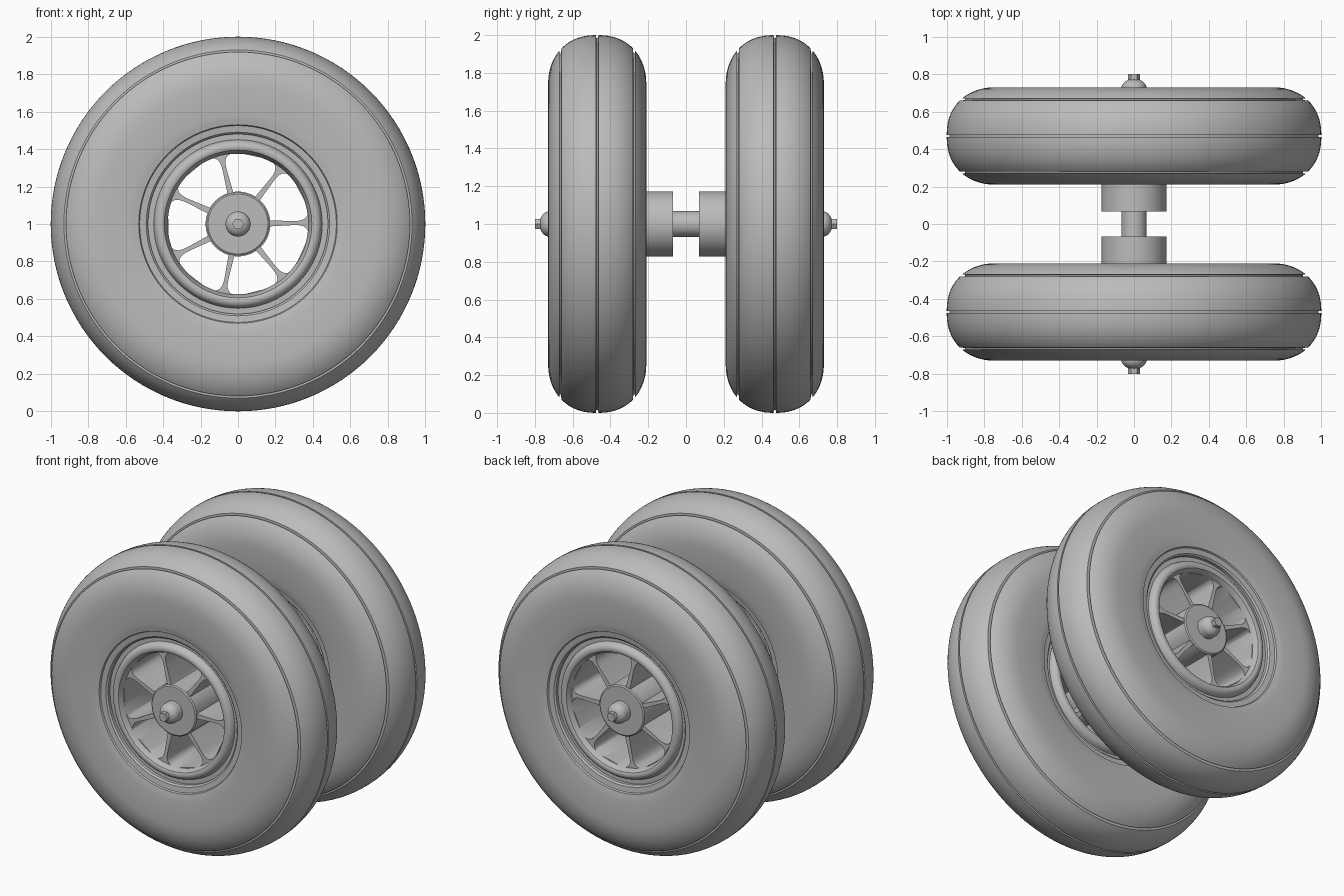
import bpy, math
from math import pi, sin, cos
from mathutils import Matrix, Vector

cube = bpy.data.objects.get("Cube")
if cube:
    bpy.data.objects.remove(cube)

grey = bpy.data.materials.new("plain_grey")
grey.use_nodes = True
COLOUR = (0.5, 0.5, 0.5, 1)
grey.diffuse_color = COLOUR
grey.node_tree.nodes["Principled BSDF"].inputs["Base Color"].default_value = COLOUR

OFFSET = 0.47      # wheel centre from the middle of the axle
SPOKES = 7


def finish(obj, angle=30):
    obj.data.materials.clear()
    obj.data.materials.append(grey)
    bpy.ops.object.select_all(action="DESELECT")
    obj.select_set(True)
    bpy.context.view_layer.objects.active = obj
    bpy.ops.object.shade_smooth_by_angle(angle=math.radians(angle))
    return obj


def lathe(name, profile, y, side=1, segments=96, closed=False):
    """Spin (offset, radius) points round the axle line; side=-1 mirrors them."""
    verts = [(r * cos(2 * pi * i / segments), y + side * d, 1 + r * sin(2 * pi * i / segments))
             for i in range(segments) for d, r in profile]
    n = len(profile)
    faces = []
    for i in range(segments):
        a, b = i * n, (i + 1) % segments * n
        for j in range(n if closed else n - 1):
            k = (j + 1) % n
            faces.append((a + j, a + k, b + k, b + j))
    if not closed:
        faces.append([i * n for i in range(segments)])
        faces.append([i * n + n - 1 for i in range(segments)])
    mesh = bpy.data.meshes.new(name)
    mesh.from_pydata(verts, [], faces)
    obj = bpy.data.objects.new(name, mesh)
    bpy.context.collection.objects.link(obj)
    bpy.context.view_layer.objects.active = obj
    obj.select_set(True)
    bpy.ops.object.mode_set(mode="EDIT")
    bpy.ops.mesh.select_all(action="SELECT")
    bpy.ops.mesh.normals_make_consistent(inside=False)
    bpy.ops.object.mode_set(mode="OBJECT")
    return finish(obj)


def both_sides(half):
    return half + [(-d, r) for d, r in reversed(half)]


def tread(d):
    """Radius of the rounded tread at a distance from the tyre's middle."""
    return 0.74 + 0.26 * (1 - min(1, abs(d) / 0.26) ** 2.3) ** (1 / 2.1)


def tyre_profile():
    half = [(0.225, 0.48), (0.235, 0.49), (0.24, 0.525), (0.25, 0.53), (0.255, 0.555), (0.26, 0.58)]
    shoulder = [0.26 * sin(pi / 2 * (1 - t / 22)) for t in range(22)]
    stops = [d for d in shoulder if d > 0.204] + [0.2]
    half += [(d, tread(d)) for d in stops]
    # shoulder groove, tread, then half of the middle groove
    half += [(0.199, tread(0.2) - 0.016), (0.191, tread(0.2) - 0.016)]
    half += [(d, tread(d)) for d in [0.19] + [d for d in shoulder if 0.01 < d < 0.186] + [0.006]]
    half += [(0.005, 0.985)]
    return both_sides(half)


def rim_profile():
    lip = [(0.205 + 0.04 * sin(a), 0.412 + 0.036 * cos(a))
           for a in [pi * t / 12 for t in range(1, 9)]]
    half = [(0.2, 0.375)] + lip[::-1] + [(0.205, 0.45), (0.205, 0.5)]
    return both_sides(half)


def rounded(corners, radii, steps=7):
    """Round off the corners of a polygon with quadratic arcs."""
    out = []
    for i, p in enumerate(corners):
        a = p + (corners[i - 1] - p).normalized() * radii[i]
        b = p + (corners[(i + 1) % len(corners)] - p).normalized() * radii[i]
        for s in range(steps + 1):
            t = s / steps
            out.append(a * (1 - t) ** 2 + p * 2 * t * (1 - t) + b * t * t)
    return out


def hole_outline(angle):
    """One window between two spokes, as points in the wheel's plane."""
    half = pi / SPOKES
    inner, outer = half - 0.016 / 0.165, half - 0.007 / 0.39
    corners = [(0.165, -inner), (0.398, -outer), (0.398, outer), (0.165, inner)]
    points = rounded([Vector((r * cos(a), r * sin(a))) for r, a in corners], [0.012, 0.1, 0.1, 0.012])
    # bulge the outer side to follow the rim
    result = []
    for p in points:
        a = math.atan2(p.y, p.x)
        if p.x > 0.3:
            p = p * (1 + 0.035 * cos(a / half * pi / 2))
        r = min(p.length, 0.378)
        result.append((r * cos(a + angle), r * sin(a + angle)))
    return result


def spoked_centre(name, y):
    curve = bpy.data.curves.new(name, "CURVE")
    curve.dimensions, curve.fill_mode, curve.extrude = "2D", "BOTH", 0.205
    ring = [(0.41 * cos(2 * pi * i / 96), 0.41 * sin(2 * pi * i / 96)) for i in range(96)]
    turn = math.radians(1)
    outlines = [ring] + [hole_outline(turn + (k + 0.5) * 2 * pi / SPOKES) for k in range(SPOKES)]
    for outline in outlines:
        spline = curve.splines.new("POLY")
        spline.points.add(len(outline) - 1)
        spline.use_cyclic_u = True
        for point, (px, pz) in zip(spline.points, outline):
            point.co = (px, pz, 0, 1)
    obj = bpy.data.objects.new(name, curve)
    bpy.context.collection.objects.link(obj)
    bpy.ops.object.select_all(action="DESELECT")
    obj.select_set(True)
    bpy.context.view_layer.objects.active = obj
    bpy.ops.object.convert(target="MESH")
    obj = bpy.context.view_layer.objects.active
    obj.data.transform(Matrix.Translation((0, y, 1)) @ Matrix.Rotation(pi / 2, 4, "X"))
    return finish(obj)


for label, side in (("front", -1), ("back", 1)):
    y = side * OFFSET
    lathe(label + "_tyre", tyre_profile(), y, side, 128, closed=True)
    lathe(label + "_rim", rim_profile(), y, side, closed=True)
    spoked_centre(label + "_spokes", y)
    # hub disc on the outside, wide boss towards the axle
    lathe(label + "_hub", [(0.215, 0.16), (0.209, 0.168), (-0.2, 0.168)], y, side, 64)
    lathe(label + "_boss", [(-0.2, 0.173), (-0.402, 0.173)], y, side, 64)
    # rounded axle cap and six-sided nut
    dome = [(0.255 + 0.05 * sin(a), 0.067 * cos(a)) for a in [pi / 2 * t / 8 for t in range(8)]]
    lathe(label + "_axle_cap", [(0.21, 0.067)] + dome, y, side, 40)
    lathe(label + "_axle_nut", [(0.29, 0.031), (0.33, 0.031)], y, side, 6)

lathe("axle", [(-0.1, 0.068), (0.1, 0.068)], 0, 1, 48)
